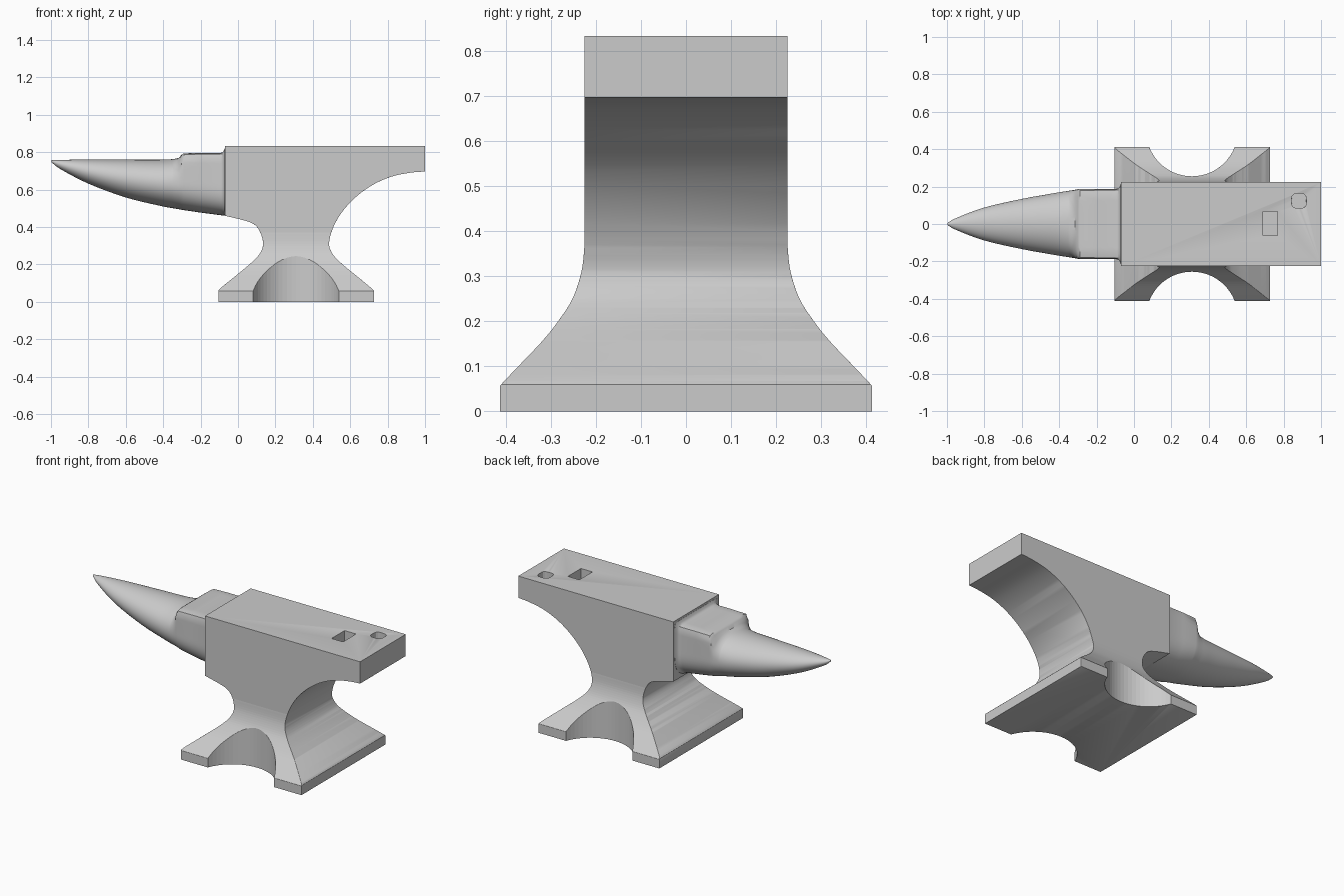
import bpy, bmesh, math
from mathutils import Vector

if "Cube" in bpy.data.objects:
    bpy.data.objects.remove(bpy.data.objects["Cube"])


def make_object(name, bm):
    bmesh.ops.recalc_face_normals(bm, faces=bm.faces)
    me = bpy.data.meshes.new(name)
    bm.to_mesh(me)
    bm.free()
    ob = bpy.data.objects.new(name, me)
    bpy.context.collection.objects.link(ob)
    return ob


def spline(pts, n=5):
    """Smooth curve through points of any dimension (Catmull-Rom)."""
    out = []
    for i in range(len(pts) - 1):
        a, b, c, d = (pts[max(0, min(len(pts) - 1, j))] for j in range(i - 1, i + 3))
        for k in range(n):
            t = k / n
            out.append(tuple(0.5 * (2*q + (r-p)*t + (2*p-5*q+4*r-s)*t*t + (3*q-p-3*r+s)*t**3)
                             for p, q, r, s in zip(a, b, c, d)))
    return out + [tuple(pts[-1])]


def extrude(name, pts, direction):
    bm = bmesh.new()
    face = bm.faces.new([bm.verts.new(p) for p in pts])
    geo = bmesh.ops.extrude_face_region(bm, geom=[face])
    bmesh.ops.translate(bm, vec=Vector(direction),
                        verts=[v for v in geo["geom"] if isinstance(v, bmesh.types.BMVert)])
    return make_object(name, bm)


def boolean(ob, cutter, op):
    m = ob.modifiers.new(op, 'BOOLEAN')
    m.operation, m.object, m.solver = op, cutter, 'EXACT'
    cutter.hide_render = True
    cutter.hide_viewport = True


# body: front outline crossed with side outline
left = spline([(-0.105, 0.06), (-0.085, 0.08), (-0.005, 0.145), (0.07, 0.208), (0.118, 0.26),
               (0.134, 0.315), (0.112, 0.385), (0.065, 0.425), (-0.07, 0.46)])
right = spline([(1.0, 0.697), (0.92, 0.69), (0.82, 0.669), (0.72, 0.625), (0.63, 0.56), (0.56, 0.485),
                (0.51, 0.40), (0.487, 0.315), (0.503, 0.26), (0.55, 0.208), (0.626, 0.145),
                (0.705, 0.08), (0.727, 0.06)])
outline = [(-0.105, 0)] + left + [(-0.07, 0.833), (1.0, 0.833)] + right + [(0.727, 0)]
body = extrude("anvil_body", [(x, -0.6, z) for x, z in outline], (0, 1.2, 0))

flank = spline([(0.413, 0.057), (0.38, 0.092), (0.32, 0.155), (0.284, 0.20), (0.252, 0.25),
                (0.232, 0.31), (0.225, 0.37)])
half = [(0.413, 0)] + flank + [(0.225, 0.833)]
side = half + [(-y, z) for y, z in reversed(half)]
# cutter overshoots slightly at top and bottom so no faces coincide
side = [(y, -0.1 if z == 0 else 0.9 if z == 0.833 else z) for y, z in side]
boolean(body, extrude("side_cutter", [(-1.2, y, z) for y, z in side], (2.4, 0, 0)), 'INTERSECT')

# round notches in both sides of the foot
for s in (-1, 1):
    ring = [(0.31 + 0.245 * math.cos(a), s * 0.5 + 0.245 * math.sin(a), -0.1)
            for a in (2 * math.pi * i / 64 for i in range(64))]
    boolean(body, extrude("notch_cutter", ring, (0, 0, 0.5)), 'DIFFERENCE')


# square tool hole and rounded punch hole in the heel
def hole(cx, cy, hx, hy, power, n, depth):
    ring = []
    for i in range(n):
        a = 2 * math.pi * (i + 0.5) / n
        c, s = math.cos(a), math.sin(a)
        k = (abs(c) ** power + abs(s) ** power) ** (-1 / power)
        ring.append((cx + hx * k * c, cy + hy * k * s, 0.833 - depth))
    boolean(body, extrude("hole_cutter", ring, (0, 0, 0.3)), 'DIFFERENCE')


hole(0.728, 0.003, 0.04, 0.065, 60, 4, 0.09)
hole(0.882, 0.124, 0.039, 0.039, 3.5, 24, 0.06)

bev = body.modifiers.new("edge_softening", 'BEVEL')
bev.width, bev.segments, bev.limit_method, bev.angle_limit = 0.006, 2, 'ANGLE', math.radians(40)

# horn and step: sections (x, bottom, top, half width, upper squareness, lower squareness)
horn = spline([(-0.998, 0.748, 0.757, 0.004, 2, 2), (-0.95, 0.71, 0.759, 0.032, 2, 2),
               (-0.80, 0.632, 0.76, 0.088, 2, 2), (-0.60, 0.558, 0.76, 0.134, 2, 2),
               (-0.42, 0.514, 0.76, 0.166, 2, 2.05), (-0.345, 0.50, 0.763, 0.178, 2.2, 2.1)], 6)
horn += [(-0.315, 0.495, 0.77, 0.183, 3.5, 2.2), (-0.302, 0.492, 0.786, 0.186, 8, 2.3),
         (-0.290, 0.490, 0.794, 0.187, 16, 2.4), (-0.20, 0.477, 0.795, 0.187, 20, 2.6),
         (-0.10, 0.464, 0.795, 0.187, 20, 2.8), (-0.085, 0.462, 0.798, 0.190, 20, 2.8),
         (-0.077, 0.461, 0.806, 0.198, 20, 2.9), (-0.071, 0.461, 0.82, 0.213, 20, 3),
         (-0.05, 0.463, 0.82, 0.213, 20, 3)]
bm = bmesh.new()
rings = []
N = 64
for x, lo, hi, w, up, dn in horn:
    mid = (lo + hi) / 2
    ring = []
    for i in range(N):
        a = 2 * math.pi * i / N
        c, s = math.cos(a), math.sin(a)
        e = up if s > 0 else dn
        k = (abs(c) ** e + abs(s) ** e) ** (-1 / e)
        ring.append(bm.verts.new((x, w * k * c, mid + (hi - lo) / 2 * k * s)))
    rings.append(ring)
for p, q in zip(rings, rings[1:]):
    for i in range(N):
        j = (i + 1) % N
        bm.faces.new((p[i], p[j], q[j], q[i]))
bm.faces.new(rings[0])
bm.faces.new(rings[-1])
horn_ob = make_object("horn", bm)

# smooth shading with sharp edges kept
for ob in (body, horn_ob):
    bpy.ops.object.select_all(action='DESELECT')
    bpy.context.view_layer.objects.active = ob
    ob.select_set(True)
    bpy.ops.object.shade_smooth_by_angle(angle=math.radians(35))
